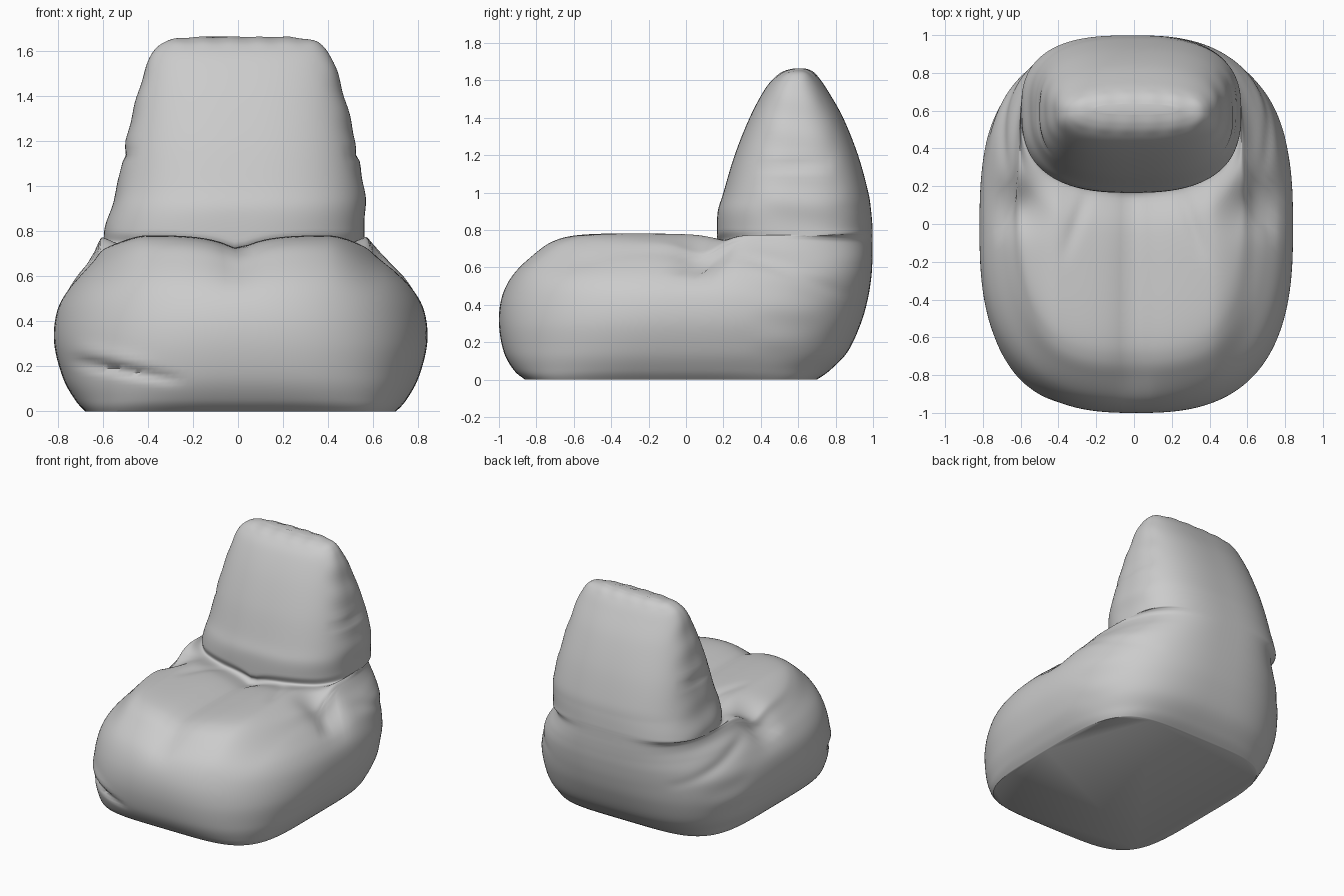
import bpy, bmesh, math
from mathutils import Vector

if "Cube" in bpy.data.objects:
    bpy.data.objects.remove(bpy.data.objects["Cube"])

SEGMENTS, STEPS = 160, 7

# Cross-sections bottom to top:
# front z, back z, half width, front y, back y, squareness
RINGS = [
    (0.00, 0.00, .690, -.86, .700, 4.5),
    (0.05, 0.05, .735, -.92, .770, 3.6),
    (0.15, 0.15, .790, -.975, .865, 3.0),
    (0.30, 0.30, .828, -1.0, .935, 2.7),
    (0.44, 0.43, .818, -.985, .972, 2.6),
    (0.57, 0.54, .765, -.925, .990, 2.7),
    (0.68, 0.62, .698, -.82, .996, 2.8),
    (0.75, 0.68, .640, -.72, .998, 2.9),
    (0.78, .725, .610, -.58, .998, 2.9),
    (.785, .750, .595, -.30, .998, 2.8),
    (.775, 0.77, .586, -.02, .998, 2.7),
    (.735, 0.79, .580, 0.17, .998, 2.6),
    (0.80, 0.82, .576, .165, .997, 2.6),
    (0.90, 0.90, .565, 0.17, .990, 2.6),
    (1.00, 1.00, .548, 0.20, .975, 2.6),
    (1.20, 1.20, .510, 0.26, .920, 2.6),
    (1.40, 1.40, .460, 0.34, .840, 2.6),
    (1.55, 1.55, .412, 0.42, .755, 2.6),
    (1.62, 1.62, .370, 0.48, .705, 2.6),
    (1.65, 1.65, .310, 0.53, .670, 2.6),
    (1.662, 1.662, .220, .58, .635, 2.4),
]


def spline(a, b, c, d, t):
    return [q + .5 * t * (r - p + t * (2*p - 5*q + 4*r - s + t * (3*(q - r) + s - p)))
            for p, q, r, s in zip(a, b, c, d)]


def spow(v, e):
    return math.copysign(abs(v) ** e, v)


def smooth(lo, hi, v):
    t = max(0, min(1, (v - lo) / (hi - lo)))
    return t * t * (3 - 2 * t)


def ring_points(r):
    zf, zb, hx, yf, yb, n_front = r
    # body leans a little right at the foot and head, left at the waist
    cx = .012 - .03 * math.exp(-((zb - .78) / .12) ** 2)
    n_back = n_front + .15 * smooth(0, .2, zb) * (1 - smooth(1, 1.4, zb))
    pts = []
    for i in range(SEGMENTS):
        a = math.tau * i / SEGMENTS
        n = n_back if math.sin(a) > 0 else n_front
        v = spow(math.sin(a), 2 / n)
        pts.append((cx + hx * spow(math.cos(a), 2 / n),
                    (yf + yb) / 2 + (yb - yf) / 2 * v,
                    zf + (zb - zf) * (v + 1) / 2))
    return pts


def fold(p, normal, axis, sign, a, b, width, depth):
    """Depth of one groove, drawn as a line seen along the given axis."""
    a, b = Vector(a), Vector(b)
    q = Vector([p[k] for k in range(3) if k != axis])
    t = max(0, min(1, (q - a).dot(b - a) / (b - a).length_squared))
    d = (q - a.lerp(b, t)).length
    ends = .35 + .65 * math.sin(math.pi * t)
    return smooth(.15, .6, normal[axis] * sign) * ends * depth * math.exp(-(d / width) ** 2)


def fold_depth(p, n):
    # front left crease with a bulge above it
    total = fold(p, n, 1, -1, (-.76, .225), (-.28, .14), .022, .022)
    total += fold(p, n, 1, -1, (-.70, .275), (-.40, .21), .035, -.010)
    for s in (-1, 1):
        # seat top, waist and side folds
        total += fold(p, n, 2, 1, (.25 * s, .16), (.36 * s, -.15), .035, .012)
        total += fold(p, n, 0, s, (.17, .74), (-.02, .62), .035, .022)
        total += fold(p, n, 0, s, (.25, .68), (.85, .46), .035, .010)
        total += fold(p, n, 0, s, (.40, 1.14), (.75, 1.15), .025, .014)
    # puckers down the side seams and along the top seam
    side = smooth(.8, 1, abs(p.x) / (.85 - .27 * p.z)) * smooth(.3, .5, p.y)
    total += .003 * side * math.sin(p.z * 34 + 5 * p.y + 2 * p.x)
    total += .002 * smooth(1.6, 1.65, p.z) * math.sin(p.x * 50)
    return total


# Stuffed body: seat and backrest lofted as one skin
sections = []
for k in range(len(RINGS) - 1):
    keys = [RINGS[max(0, min(len(RINGS) - 1, k + o))] for o in (-1, 0, 1, 2)]
    sections += [spline(*keys, s / STEPS) for s in range(STEPS)]
sections.append(RINGS[-1])

bm = bmesh.new()
loops = [[bm.verts.new(p) for p in ring_points(r)] for r in sections]
for low, high in zip(loops, loops[1:]):
    for i in range(SEGMENTS):
        j = (i + 1) % SEGMENTS
        bm.faces.new((low[i], low[j], high[j], high[i]))
bm.faces.new(loops[0][::-1])
bm.faces.new(loops[-1])
bm.normal_update()

# Folds, centre crease, drooping seat shoulders and the pinch beside the back
base = set(loops[0])
for v in bm.verts:
    if v in base:
        continue
    p = v.co.copy()
    v.co -= v.normal * fold_depth(p, v.normal)
    seat = smooth(.45, .76, p.z) * (1 - smooth(.79, .9, p.z))
    front = 1 - smooth(.14, .24, p.y)
    crease = .075 * front * math.exp(-math.sqrt(p.x ** 2 + .0004) / .10)
    droop = .05 * (1 - smooth(.0, .3, p.y)) * smooth(.40, .64, abs(p.x))
    pinch = .06 * smooth(.38, .6, abs(p.x)) * math.exp(-((p.y - .10) / .13) ** 2)
    v.co.z -= seat * (crease + droop + pinch)
    v.co.z = max(v.co.z, .002)

mesh = bpy.data.meshes.new("beanbag_chair")
bm.to_mesh(mesh)
bm.free()
chair = bpy.data.objects.new("beanbag_chair", mesh)
bpy.context.collection.objects.link(chair)
bpy.context.view_layer.objects.active = chair
chair.select_set(True)
bpy.ops.object.shade_smooth_by_angle(angle=math.radians(50))
